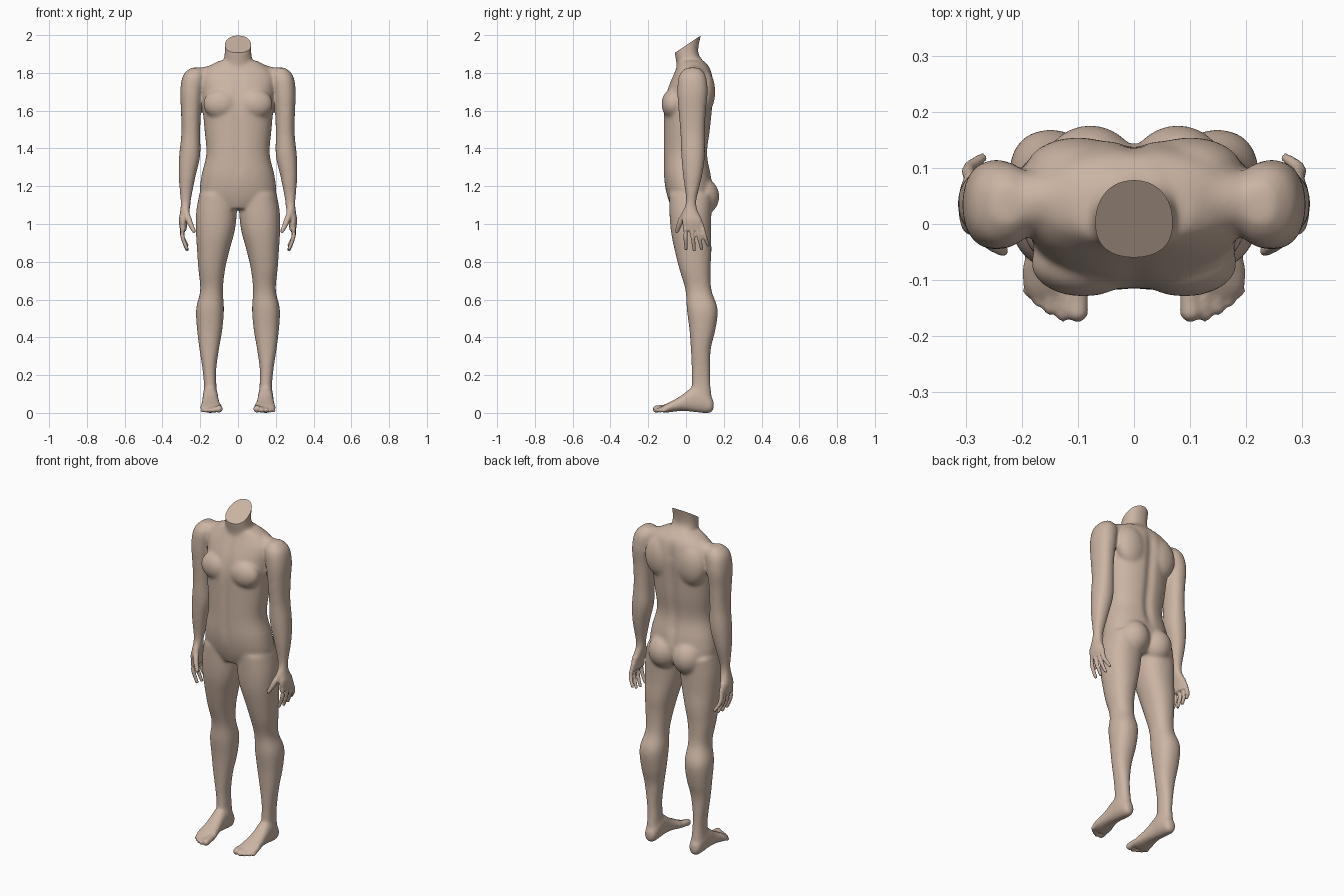
import bpy, bmesh, math
from mathutils import Vector, Matrix

if "Cube" in bpy.data.objects:
    bpy.data.objects.remove(bpy.data.objects["Cube"])

bm = bmesh.new()


def spline(rows, steps=4):
    """Catmull-Rom interpolation through rows of numbers."""
    out = []
    for i in range(len(rows) - 1):
        p = [rows[max(i - 1, 0)], rows[i], rows[i + 1], rows[min(i + 2, len(rows) - 1)]]
        for k in range(steps):
            t = k / steps
            out.append([0.5 * (2 * b + (c - a) * t + (2 * a - 5 * b + 4 * c - d) * t * t
                               + (3 * b - a - 3 * c + d) * t ** 3) for a, b, c, d in zip(*p)])
    return out + [list(rows[-1])]


def skin(rings):
    """Closed tube through rings of points."""
    vs = [[bm.verts.new(p) for p in r] for r in rings]
    n = len(vs[0])
    for a, b in zip(vs, vs[1:]):
        for i in range(n):
            bm.faces.new((a[i], a[(i + 1) % n], b[(i + 1) % n], b[i]))
    bm.faces.new(vs[0])
    bm.faces.new(vs[-1])


def column(rows, place, n=32, power=2.25):
    """Rows: height, then min/max on the two cross axes."""
    rings = []
    for h, a0, a1, b0, b1 in spline(rows):
        ring = []
        for i in range(n):
            t = 2 * math.pi * i / n
            c, s = math.cos(t), math.sin(t)
            ca = math.copysign(abs(c) ** (2 / power), c)
            sb = math.copysign(abs(s) ** (2 / power), s)
            ring.append(place((a0 + a1) / 2 + (a1 - a0) / 2 * ca,
                              (b0 + b1) / 2 + (b1 - b0) / 2 * sb, h))
        rings.append(ring)
    skin(rings)


def ball(center, radii):
    bmesh.ops.create_uvsphere(bm, u_segments=24, v_segments=16, radius=1,
                              matrix=Matrix.Translation(center) @ Matrix.Diagonal((*radii, 1)))


def digit(points, side):
    """Rounded tube along points of x, y, z, radius."""
    path = spline(points, 5)
    rings = []
    for i, (x, y, z, r) in enumerate(path):
        d = Vector(path[min(i + 1, len(path) - 1)][:3]) - Vector(path[max(i - 1, 0)][:3])
        q = d.to_track_quat('Z', 'Y')
        rings.append([])
        for k in range(12):
            t = 2 * math.pi * k / 12
            p = Vector((x, y, z)) + q @ Vector((r * math.cos(t), r * math.sin(t), 0))
            rings[-1].append((side * p.x, p.y, p.z))
    skin(rings)
    for x, y, z, r in (path[0], path[-1]):
        ball((side * x, y, z), (r, r, r))


# torso: height, half width, front, back
torso = [(1.08, .10, -.075, .11), (1.15, .195, -.10, .14), (1.25, .195, -.118, .135),
         (1.37, .168, -.12, .115), (1.50, .178, -.12, .13), (1.62, .188, -.118, .142),
         (1.71, .195, -.10, .15), (1.78, .20, -.072, .142), (1.83, .16, -.05, .125),
         (1.865, .10, -.04, .09)]
neck = [(1.76, .08, -.04, .11), (1.86, .076, -.052, .088), (1.92, .07, -.062, .064),
        (2.06, .072, -.07, .095)]
for rows in (torso, neck):
    column([(z, -w, w, f, b) for z, w, f, b in rows], lambda a, b, h: (a, b, h))

leg = [(1.16, .01, .205, -.09, .14), (1.06, .006, .222, -.088, .135), (.96, .018, .223, -.08, .132),
       (.86, .045, .217, -.06, .135), (.76, .068, .21, -.035, .13), (.65, .08, .20, -.003, .135),
       (.55, .074, .222, .004, .168), (.44, .083, .217, .018, .156), (.34, .10, .205, .025, .132),
       (.23, .115, .188, .03, .128), (.15, .114, .181, .03, .13), (.05, .11, .185, .03, .14)]
arm = [(1.828, .20, .25, .0, .07), (1.785, .175, .292, -.038, .105), (1.70, .186, .306, -.046, .115),
       (1.60, .196, .302, -.04, .105), (1.48, .20, .30, -.03, .10), (1.36, .20, .312, -.025, .10),
       (1.25, .225, .314, -.015, .085), (1.13, .248, .305, .0, .056), (1.08, .254, .305, -.01, .06),
       (1.02, .268, .313, -.02, .085), (.965, .272, .306, -.014, .092)]
# foot sections run from heel to toes: y, then x range and z range
foot = [(.147, .13, .165, .02, .065), (.13, .112, .18, .0, .09), (.08, .105, .187, .0, .14),
        (.03, .104, .188, .006, .135), (-.02, .098, .192, .01, .096), (-.07, .088, .198, .006, .066),
        (-.11, .084, .197, .002, .045), (-.13, .09, .185, .006, .032)]
toes = [(.101, -.155, .020), (.127, -.162, .0125), (.150, -.151, .012),
        (.170, -.137, .0115), (.187, -.12, .011)]
# fingers: knuckle y, tip y, tip z
fingers = [(-.004, .0, .868), (.026, .044, .862), (.054, .083, .868), (.08, .118, .888)]

for s in (1, -1):
    column(leg, lambda a, b, h: (s * a, b, h))
    column(arm, lambda a, b, h: (s * a, b, h))
    column(foot, lambda a, b, h: (s * a, h, b))
    for x, y, r in toes:
        digit([(x * .8 + .03, -.08, .03, r), (x, y + .035, .026, r * .9), (x, y, r + .001, r)], s)
    for y0, y1, z1 in fingers:
        digit([(.29, y0, 1.0, .013), (.294, (y0 + y1) / 2, .935, .012), (.27, y1, z1, .0095)], s)
    # thumb
    digit([(.275, .0, 1.07, .018), (.256, -.03, 1.01, .016), (.233, -.048, .962, .011)], s)
    # collar slope, chest, shoulder blade, hip back
    digit([(.03, .055, 1.825, .055), (.13, .045, 1.79, .055), (.225, .035, 1.765, .055)], s)
    ball((s * .09, -.07, 1.635), (.095, .06, .08))
    ball((s * .10, .095, 1.70), (.095, .06, .12))
    ball((s * .078, .085, 1.145), (.09, .092, .10))

bmesh.ops.recalc_face_normals(bm, faces=bm.faces)
rough = bpy.data.meshes.new("body")
bm.to_mesh(rough)
bm.free()
body = bpy.data.objects.new("body", rough)
bpy.context.collection.objects.link(body)

# fuse the parts into one skin
fuse = body.modifiers.new("fuse", 'REMESH')
fuse.mode = 'VOXEL'
fuse.voxel_size = 0.006
mesh = bpy.data.meshes.new_from_object(body.evaluated_get(bpy.context.evaluated_depsgraph_get()))
body.modifiers.clear()
body.data = mesh

bm = bmesh.new()
bm.from_mesh(mesh)
# soften the joins, keeping fingers and toes crisp
large = [v for v in bm.verts if not (v.co.z < .06 and v.co.y < -.07)
         and not (abs(v.co.x) > .223 and v.co.z < 1.04)]
for _ in range(16):
    bmesh.ops.smooth_vert(bm, verts=large, factor=.5, use_axis_x=True, use_axis_y=True, use_axis_z=True)
for _ in range(2):
    bmesh.ops.smooth_vert(bm, verts=bm.verts, factor=.5, use_axis_x=True, use_axis_y=True, use_axis_z=True)
# spine furrow, and a furrow down the chest
for v in bm.verts:
    x, y, z = v.co
    if 1.2 < z < 1.84 and abs(x) < .15:
        fade = min(1, (z - 1.2) / .1, (1.84 - z) / .1)
        v.co.y -= math.copysign(.012 if y > 0 else .005, y) * fade * math.exp(-(x / .028) ** 2)
# slanted neck cut with a cap
cut = bmesh.ops.bisect_plane(bm, geom=bm.verts[:] + bm.edges[:] + bm.faces[:],
                             plane_co=(0, .082, 2.0), plane_no=(0, -.66, 1), clear_outer=True)
rim = [e for e in cut['geom_cut'] if isinstance(e, bmesh.types.BMEdge)]
bmesh.ops.holes_fill(bm, edges=rim, sides=0)
low = min(v.co.z for v in bm.verts)
bmesh.ops.translate(bm, verts=[v for v in bm.verts if v.co.z < .3], vec=(0, 0, -low))
bm.to_mesh(mesh)
bm.free()

skin_tone = bpy.data.materials.new("skin beige")
skin_tone.diffuse_color = (.60, .46, .37, 1)
skin_tone.use_nodes = True
skin_tone.node_tree.nodes["Principled BSDF"].inputs["Base Color"].default_value = skin_tone.diffuse_color
mesh.materials.clear()
mesh.materials.append(skin_tone)
bpy.context.view_layer.objects.active = body
body.select_set(True)
bpy.ops.object.shade_smooth_by_angle(angle=math.radians(40))
